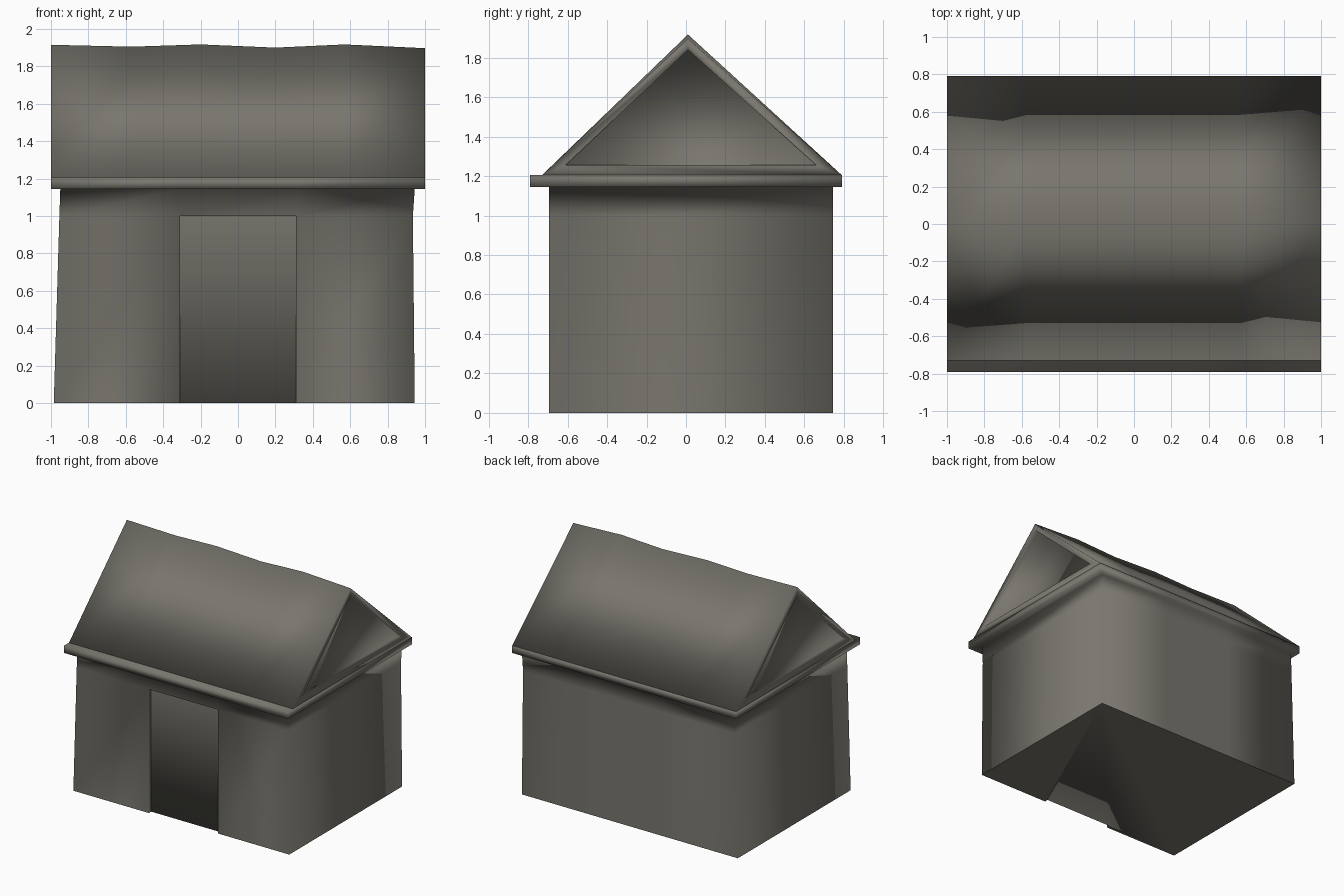
import bpy, bmesh

if "Cube" in bpy.data.objects:
    bpy.data.objects.remove(bpy.data.objects["Cube"])

stone = bpy.data.materials.new("warm grey")
stone.diffuse_color = (0.19, 0.182, 0.155, 1)
stone.use_nodes = True
stone.node_tree.nodes["Principled BSDF"].inputs["Base Color"].default_value = stone.diffuse_color


def make(name, verts, faces, recalc=True):
    """Build one smooth-shaded mesh object."""
    bm = bmesh.new()
    vs = [bm.verts.new(v) for v in verts]
    for f in faces:
        bm.faces.new([vs[i] for i in f])
    if recalc:
        bmesh.ops.recalc_face_normals(bm, faces=bm.faces[:])
    me = bpy.data.meshes.new(name)
    bm.to_mesh(me)
    bm.free()
    me.polygons.foreach_set("use_smooth", [True] * len(me.polygons))
    me.materials.append(stone)
    ob = bpy.data.objects.new(name, me)
    bpy.context.collection.objects.link(ob)


FRONT, BACK, DOOR, RECESS, DOOR_TOP = -0.695, 0.745, 0.31, -0.665, 1.0

# Walls and eave: stacked rings (left x, right x, front y, back y, z)
rings = [(-0.985, 0.945, FRONT, BACK, 0),
         (-0.955, 0.935, FRONT, BACK, DOOR_TOP),
         (-0.95, 0.945, FRONT, BACK, 1.145),
         (-1, 1, -0.79, 0.79, 1.145),
         (-1, 1, -0.79, 0.79, 1.205)]
verts, faces = [], []
for x0, x1, y0, y1, z in rings:
    xs = (x0, -DOOR, DOOR, x1)
    verts += [(x, y0, z) for x in xs] + [(x, y1, z) for x in reversed(xs)]
for k in range(len(rings) - 1):
    for i in range(8):
        if (k, i) != (0, 1):                     # leave the doorway open
            j = (i + 1) % 8
            faces.append((k * 8 + i, k * 8 + j, k * 8 + 8 + j, k * 8 + 8 + i))
faces.append(range(32, 40))                      # eave top
# doorway jambs and lintel
n = len(verts)
verts += [(-DOOR, RECESS, 0), (DOOR, RECESS, 0),
          (DOOR, RECESS, DOOR_TOP), (-DOOR, RECESS, DOOR_TOP)]
faces += [(1, 9, n + 3, n), (2, 10, n + 2, n + 1), (9, 10, n + 2, n + 3)]
make("walls_and_eave", verts, faces)

# Floor with the recessed door panel rising from it
make("floor_and_door",
     [(-0.985, FRONT, 0), (-DOOR, FRONT, 0), (-DOOR, RECESS, 0), (DOOR, RECESS, 0),
      (DOOR, FRONT, 0), (0.945, FRONT, 0), (0.945, BACK, 0), (-0.985, BACK, 0),
      (DOOR, RECESS, DOOR_TOP), (-DOOR, RECESS, DOOR_TOP)],
     [(7, 6, 5, 4, 3, 2, 1, 0), (2, 3, 8, 9)], recalc=False)

# Roof: triangular sections along an uneven ridge
ridge = [(-1, 1.915), (-0.57, 1.905), (-0.2, 1.917), (0.2, 1.9), (0.57, 1.917), (1, 1.897)]
verts, faces = [], []
for x, z in ridge:
    verts += [(x, -0.73, 1.204), (x, 0.01, z), (x, 0.79, 1.204)]
for k in range(len(ridge) - 1):
    for i in range(3):
        j = (i + 1) % 3
        faces.append((k * 3 + i, k * 3 + j, k * 3 + 3 + j, k * 3 + 3 + i))
# gable frames with recessed triangles at both ends
for side, base in ((-1, 0), (1, 15)):
    n = len(verts)
    for depth in (0, 0.03):
        verts += [(side * (1 - depth), y, z)
                  for y, z in ((-0.61, 1.255), (0.01, 1.84), (0.66, 1.255))]
    for i in range(3):
        j = (i + 1) % 3
        faces += [(base + i, base + j, n + j, n + i),
                  (n + i, n + j, n + 3 + j, n + 3 + i)]
    faces.append((n + 3, n + 4, n + 5))
make("roof", verts, faces)
